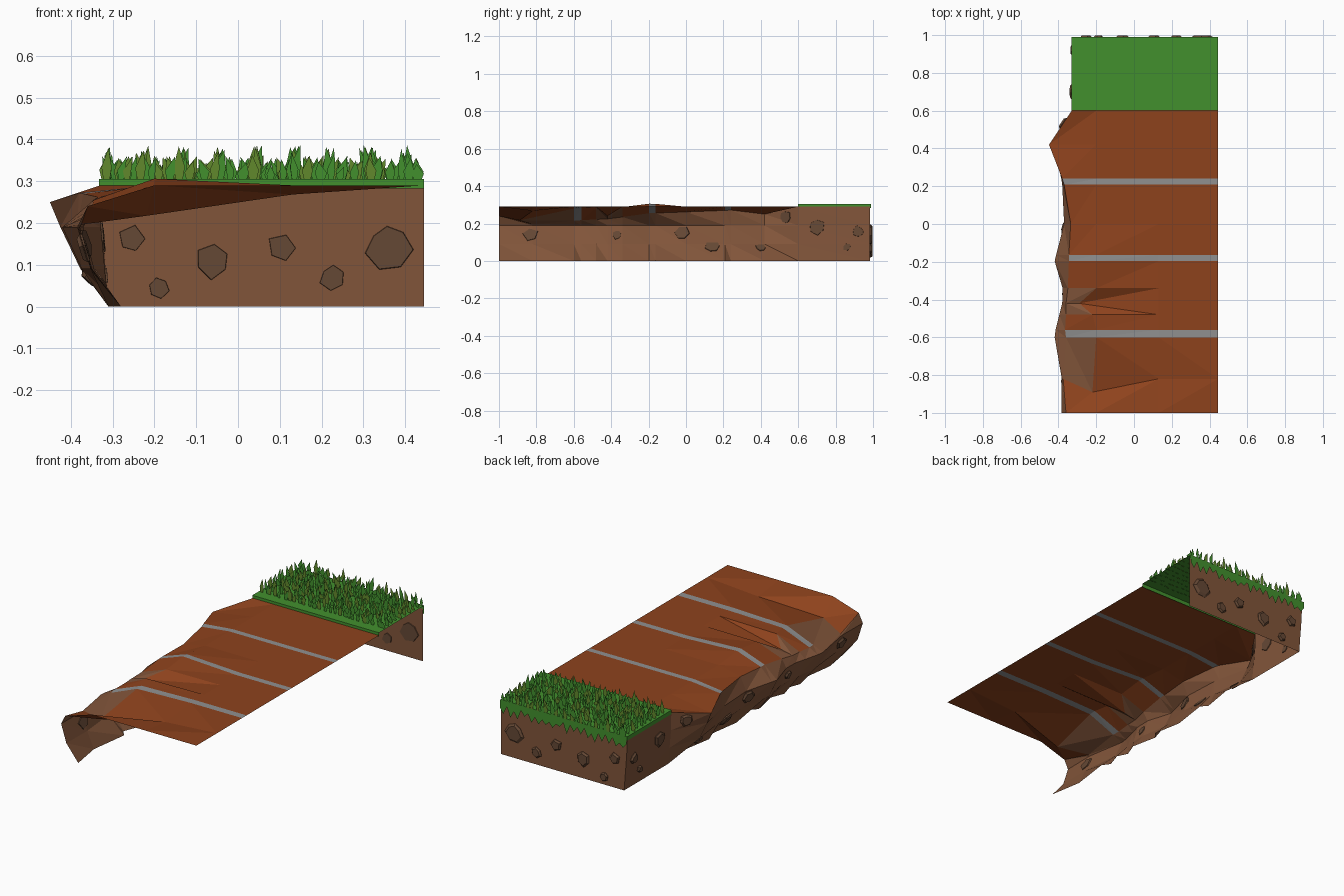
import bpy, bmesh, math, random
from mathutils import Vector
from mathutils.bvhtree import BVHTree

if "Cube" in bpy.data.objects:
    bpy.data.objects.remove(bpy.data.objects["Cube"])

random.seed(4)
RIGHT, BACK, TOP = 0.445, 0.985, 0.29


def material(name, rgb):
    m = bpy.data.materials.new(name)
    m.diffuse_color = (*rgb, 1)
    m.use_nodes = True
    m.node_tree.nodes["Principled BSDF"].inputs["Base Color"].default_value = m.diffuse_color
    return m


ORANGE = material("clay", (0.27, 0.055, 0.012))
BROWN = material("dirt", (0.22, 0.09, 0.042))
GREY = material("stripe", (0.28, 0.28, 0.28))
STONE = material("stone", (0.13, 0.065, 0.035))
GREEN = material("grass", (0.055, 0.28, 0.027))
OLIVE = material("olive_grass", (0.12, 0.25, 0.025))


def add_object(name, verts, faces, mats, slots=None):
    me = bpy.data.meshes.new(name)
    me.from_pydata([tuple(v) for v in verts], [], faces)
    for m in mats:
        me.materials.append(m)
    if slots:
        me.polygons.foreach_set("material_index", slots)
    ob = bpy.data.objects.new(name, me)
    bpy.context.collection.objects.link(ob)
    return ob


# Cross-sections along y: y, rim x, rim z, mid x, mid z, bulge x
ROWS = [
    (-1.00, -.360, .240, -.20, .290, -.385),
    (-0.82, -.375, .196, -.22, .217, -.382),
    (-0.60, -.360, .215, -.20, .280, -.420),
    (-0.56, -.365, .218, -.20, .282, -.415),
    (-0.48, -.360, .222, -.22, .285, -.395),
    (-0.42, -.360, .225, -.29, .240, -.380),
    (-0.34, -.350, .235, -.20, .288, -.378),
    (-.197, -.345, .255, -.20, .306, -.420),
    (-.163, -.345, .256, -.20, .305, -.412),
    (0.000, -.335, .262, -.20, .290, -.370),
    (0.208, -.370, .270, -.20, .290, -.380),
    (0.240, -.380, .272, -.20, .290, -.385),
    (0.420, -.450, .250, -.20, .290, -.425),
    (0.600, -.330, .290, -.20, .290, -.328),
]
STRIPES, GULLY = (2, 7, 10), 1


def wall_points(y, rim_x, rim_z, bulge_x, k):
    low = (bulge_x + 0.33) * 0.6 - 0.32
    foot = -0.295 + 0.015 * (-1) ** k
    return [(rim_x, y, rim_z), (bulge_x, y, .19), (low, y, .09), (foot, y, 0)]


# Top surface with inlaid stripes
verts, faces, slots = [], [], []
for i, (y, rx, rz, mx, mz, bx) in enumerate(ROWS):
    dip = i == GULLY
    verts += [(rx, y, rz), (mx, y - .07 * dip, mz),
              (.13, y, TOP - .022 * dip), (RIGHT, y, TOP)]
for i in range(len(ROWS) - 1):
    for c in range(3):
        a = 4 * i + c
        b = a + 4
        # 0 clay, 1 dirt, 2 stripe
        s = 2 if i in STRIPES else 1 if c == 0 and i in (1, 4, 5) else 0
        diagonal = [(a, a + 1, b + 1), (a, b + 1, b)]
        if i in (1, 4):
            diagonal = [(a, a + 1, b), (a + 1, b + 1, b)]
        faces += diagonal
        slots += [s, s]
add_object("clay_surface", verts, faces, [ORANGE, BROWN, GREY], slots)

# Rough left bank
verts, faces = [], []
profiles = [wall_points(r[0], r[1], r[2], r[5], i) for i, r in enumerate(ROWS)]
profiles.append(wall_points(BACK, -.33, TOP, -.325, 1))
for p in profiles:
    verts += p
for i in range(len(profiles) - 1):
    for c in range(3):
        a = 4 * i + c
        b = a + 4
        faces += [(a, b, b + 1), (a, b + 1, a + 1)]
bank_verts, bank_faces = verts, faces
add_object("left_bank", verts, faces, [BROWN])

# Back wall closes against the last bank profile
back_verts = profiles[-1] + [(RIGHT, BACK, 0), (RIGHT, BACK, TOP)]
back_faces = [tuple(reversed(range(6)))]
add_object("back_wall", back_verts, back_faces, [BROWN])


# Embedded stones: flat faceted lumps aligned with the wall they sit in
def stones(name, tree, origins, direction):
    bm = bmesh.new()
    for origin, size in origins:
        hit, normal, _, _ = tree.ray_cast(Vector(origin), Vector(direction))
        if hit is None:
            continue
        if normal.dot(Vector(direction)) > 0:
            normal = -normal
        q = normal.to_track_quat('Z', 'Y')
        n = random.choice((5, 6, 7))
        turn = random.uniform(0, 6)
        radii = [size * random.uniform(.8, 1.15) for _ in range(n)]
        rings = []
        for scale, h in ((.95, -.004), (1, .003), (.75, .012)):
            rings.append([bm.verts.new(hit + q @ Vector((
                r * scale * math.cos(turn + k * math.tau / n),
                r * scale * math.sin(turn + k * math.tau / n), h)))
                for k, r in enumerate(radii)])
        bm.faces.new(rings[0][::-1])
        bm.faces.new(rings[2])
        for lo, hi in zip(rings, rings[1:]):
            for k in range(n):
                j = (k + 1) % n
                bm.faces.new((lo[k], lo[j], hi[j], hi[k]))
    ob = add_object(name, [], [], [STONE])
    bm.to_mesh(ob.data)
    bm.free()


back_spots = [(-.255, .16, .035), (-.06, .11, .045), (.105, .14, .038),
              (.225, .07, .03), (.36, .145, .055), (-.19, .045, .025)]
stones("back_stones", BVHTree.FromPolygons(back_verts, back_faces),
       [((x, 2, z), s) for x, z, s in back_spots], (0, -1, 0))
left_spots = [(-.83, .14, .04), (-.37, .14, .025), (-.02, .15, .04),
              (.14, .08, .045), (.4, .07, .028), (.53, .235, .035),
              (.7, .18, .045), (.86, .075, .022), (.92, .155, .032)]
stones("bank_stones", BVHTree.FromPolygons(bank_verts, bank_faces),
       [((-2, y, z), s) for y, z, s in left_spots], (1, 0, 0))

# Turf: top sheet with thin front, left and back skirts
L, F, B, T, U = -.332, .6, .99, .305, .283
turf = [(L, F, T), (RIGHT, F, T), (RIGHT, B, T), (L, B, T),
        (L, F, U), (RIGHT, F, U), (RIGHT, B, U), (L, B, U)]
add_object("turf", turf, [(0, 1, 2, 3), (4, 5, 1, 0), (7, 4, 0, 3), (6, 7, 3, 2)], [GREEN])

# Ragged turf fringe hanging over the back wall
verts, faces = [], []
n = 36
for k in range(n + 1):
    x = L + (RIGHT - L) * k / n
    drop = random.uniform(.05, .085) if k % 2 else random.uniform(.02, .045)
    verts += [(x, .996, T), (x, .996, T - drop)]
    if k:
        a = 2 * k
        faces.append((a, a - 2, a - 1, a + 1))
add_object("turf_fringe", verts, faces, [GREEN])

# Grass blades: rows of flat pointed leaves facing front and back
verts, faces, slots = [], [], []
for row in range(10):
    y = .655 + row * .0375
    for k in range(26):
        x = L + .015 + (RIGHT - L - .03) * (k + random.uniform(-.3, .3)) / 25
        x = min(max(x, L + .015), RIGHT - .015)
        h = random.uniform(.03, .06) if k % 3 else random.uniform(.05, .085)
        w = random.uniform(.009, .015)
        lean = random.uniform(-.015, .015)
        tip = min(max(x + lean, L), RIGHT)
        z = T - .003
        a = len(verts)
        yy = y + random.uniform(-.004, .004)
        verts += [(x - w * .6, yy, z), (x + w * .6, yy, z), (x + w, yy, z + h * .4),
                  (tip, yy, z + h), (x - w, yy, z + h * .4)]
        faces.append((a, a + 1, a + 2, a + 3, a + 4))
        slots.append(int(random.random() < .35))
add_object("grass_blades", verts, faces, [GREEN, OLIVE], slots)
